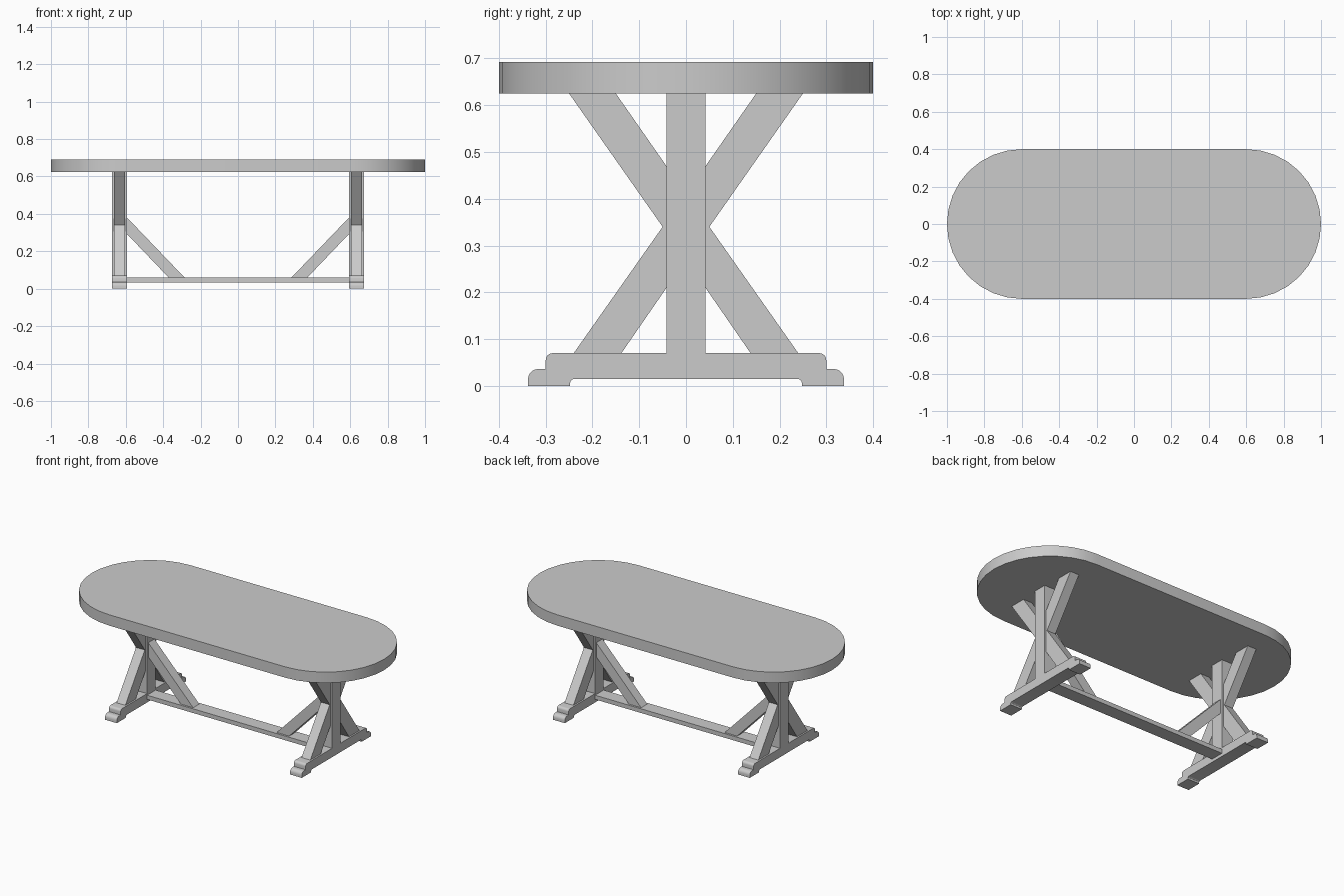
import bpy, bmesh
from math import sin, cos, pi, radians

if "Cube" in bpy.data.objects:
    bpy.data.objects.remove(bpy.data.objects["Cube"])


def prism(name, profile, to3d, a, b, smooth=False):
    """Sweep a flat profile between offsets a and b; to3d maps (u, v, w) to xyz."""
    bm = bmesh.new()
    face = bm.faces.new([bm.verts.new(to3d(u, v, a)) for u, v in profile])
    end = bm.faces.new([bm.verts.new(to3d(u, v, b)) for u, v in profile])
    n = len(profile)
    fv, ev = list(face.verts), list(end.verts)
    for i in range(n):
        j = (i + 1) % n
        bm.faces.new((fv[i], fv[j], ev[j], ev[i]))
    bmesh.ops.recalc_face_normals(bm, faces=bm.faces)
    mesh = bpy.data.meshes.new(name)
    bm.to_mesh(mesh)
    bm.free()
    obj = bpy.data.objects.new(name, mesh)
    bpy.context.collection.objects.link(obj)
    if smooth:
        bpy.ops.object.select_all(action='DESELECT')
        obj.select_set(True)
        bpy.context.view_layer.objects.active = obj
        bpy.ops.object.shade_smooth_by_angle(angle=radians(30))
    return obj


def arc(cx, cy, r, start, stop, n):
    return [(cx + r * cos(radians(start + (stop - start) * i / n)),
             cy + r * sin(radians(start + (stop - start) * i / n)))
            for i in range(n + 1)]


def along_z(u, v, w): return (u, v, w)
def along_x(u, v, w): return (w, u, v)
def along_y(u, v, w): return (u, w, v)


def rect(u0, u1, v0, v1):
    return [(u0, v0), (u1, v0), (u1, v1), (u0, v1)]


TOP_Z0, TOP_Z1 = 0.625, 0.692
FOOT_TOP = 0.07
LEG_X, LEG_HALF = 0.633, 0.04
INNER = LEG_X - LEG_HALF

# Oval table top
outline = arc(0.6, 0, 0.4, -90, 90, 16) + arc(-0.6, 0, 0.4, 90, 270, 16)
prism("table_top", outline, along_z, TOP_Z0, TOP_Z1, True)

# Stepped foot outline: right half, then mirrored
half_foot = ([(0.248, 0.015 - 0.010)] + [(0.248, 0.0), (0.338, 0.0)]
             + arc(0.316, 0.014, 0.022, 0, 90, 5)
             + [(0.30, 0.036)]
             + arc(0.285, 0.055, 0.015, 0, 90, 4))
half_foot = arc(0.238, 0.005, 0.010, 90, 0, 3)[:-1] + half_foot
foot = half_foot + [(-y, z) for y, z in reversed(half_foot)]

# Crossed braces outline: right half, then mirrored
half_cross = [(0, 0.27), (0.138, FOOT_TOP), (0.24, FOOT_TOP), (0.05, 0.34),
              (0.25, TOP_Z0), (0.15, TOP_Z0), (0, 0.41)]
cross = half_cross + [(-y, z) for y, z in reversed(half_cross[1:-1])]

for side, s in (("left", -1), ("right", 1)):
    x = s * LEG_X
    prism(side + "_foot", foot, along_x, x - LEG_HALF, x + LEG_HALF, True)
    prism(side + "_post", rect(-0.042, 0.042, FOOT_TOP, TOP_Z0), along_x,
          x - LEG_HALF, x + LEG_HALF)
    prism(side + "_cross_brace", cross, along_x, x - 0.03, x + 0.03)
    # Diagonal strut from post down to the stretcher
    strut = [(s * INNER, 0.38), (s * 0.286, 0.06), (s * 0.371, 0.06), (s * INNER, 0.292)]
    prism(side + "_diagonal_strut", strut, along_y, -0.03, 0.03)

# Long low stretcher joining the feet
prism("stretcher", rect(-INNER, INNER, 0.034, 0.06), along_y, -0.042, 0.042)
